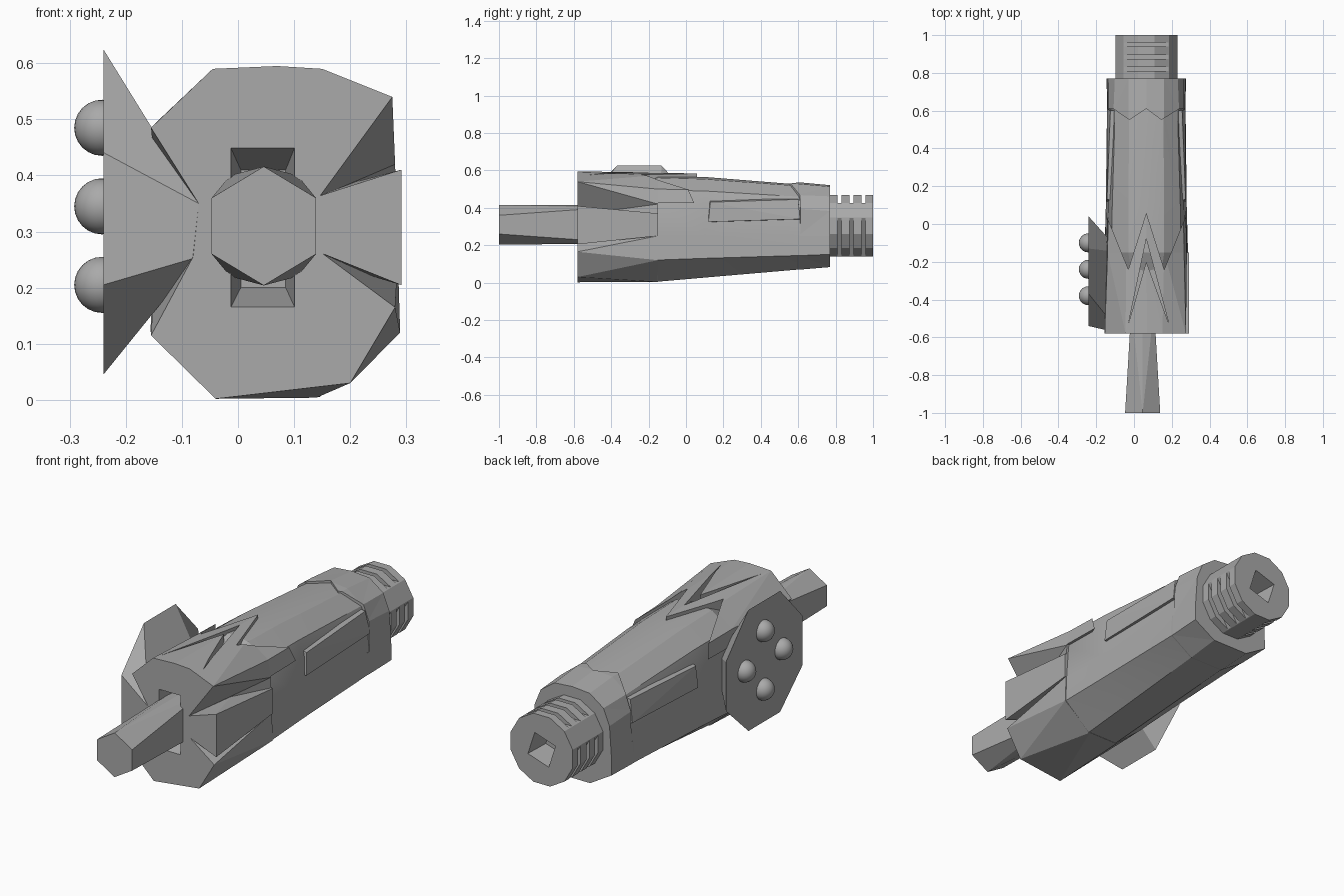
import bpy, bmesh, math
from mathutils import Vector

cube = bpy.data.objects.get("Cube")
if cube:
    bpy.data.objects.remove(cube)

CX, CZ = 0.065, 0.305

gray = bpy.data.materials.new("mid_gray")
gray.use_nodes = True
gray.diffuse_color = (0.4, 0.4, 0.4, 1)
gray.node_tree.nodes["Principled BSDF"].inputs["Base Color"].default_value = (0.4, 0.4, 0.4, 1)


def finish(bm, name, smooth=None):
    bmesh.ops.recalc_face_normals(bm, faces=bm.faces)
    mesh = bpy.data.meshes.new(name)
    bm.to_mesh(mesh)
    bm.free()
    mesh.materials.append(gray)
    ob = bpy.data.objects.new(name, mesh)
    bpy.context.collection.objects.link(ob)
    if smooth:
        bpy.ops.object.select_all(action='DESELECT')
        ob.select_set(True)
        bpy.context.view_layer.objects.active = ob
        bpy.ops.object.shade_smooth_by_angle(angle=math.radians(smooth))
    return ob


def loft(name, rings, smooth=None):
    """Closed solid through rings of equal point count."""
    bm = bmesh.new()
    loops = [[bm.verts.new(p) for p in ring] for ring in rings]
    n = len(loops[0])
    for a, b in zip(loops, loops[1:]):
        for i in range(n):
            j = (i + 1) % n
            bm.faces.new((a[i], a[j], b[j], b[i]))
    bm.faces.new(loops[0])
    bm.faces.new(loops[-1])
    bmesh.ops.recalc_face_normals(bm, faces=bm.faces)
    bmesh.ops.triangulate(bm, faces=[f for f in bm.faces if len(f.verts) > 3])
    return finish(bm, name, smooth)


def hull(name, points):
    bm = bmesh.new()
    for p in points:
        bm.verts.new(p)
    bmesh.ops.convex_hull(bm, input=bm.verts)
    bmesh.ops.delete(bm, geom=[v for v in bm.verts if not v.link_faces], context='VERTS')
    return finish(bm, name)


def prism(name, xy, z0, z1):
    return loft(name, [[(x, y, z) for x, y in xy] for z in (z0, z1)])


def rect(x0, x1, y, z0, z1):
    return [(x0, y, z0), (x1, y, z0), (x1, y, z1), (x0, y, z1)]


def cut(target, cutter):
    cutter.hide_render = True
    cutter.hide_viewport = True
    m = target.modifiers.new("cut", 'BOOLEAN')
    m.operation = 'DIFFERENCE'
    m.solver = 'EXACT'
    m.object = cutter


def ring_at(y, pts):
    return [(x, y, z) for x, z in pts]


def sym(half, y, grow=0.0, low_grow=0.0):
    """Mirror a half section (offset from the axis, height) and widen its upper and lower parts."""
    pts = half + [(-x, z) for x, z in reversed(half) if x > 0]
    out = []
    for x, z in pts:
        d = Vector((x, z - CZ)).normalized() * (grow if z > CZ else low_grow)
        out.append((CX + x + d.x, y, z + d.y))
    return out


# Front cowl, with notched jaw outline at the muzzle
muzzle = [(.145, .362), (.275, .54), (.15, .59), (.07, .595), (-.045, .59), (-.155, .485), (-.07, .35),
          (-.08, .255), (-.155, .115), (-.04, .002), (.2, .03), (.28, .165), (.145, .265)]
middle = [(.28, .42), (.265, .5), (.16, .575), (.065, .588), (-.04, .575), (-.14, .5), (-.147, .40),
          (-.147, .25), (-.155, .12), (-.02, .004), (.14, .004), (.289, .12), (.285, .25)]
tail = [(CX + (x - CX) * .98, CZ + (z - CZ) * .98) for x, z in middle]
cowl = loft("front_cowl", [ring_at(-.58, muzzle), ring_at(-.15, middle), ring_at(.1, tail)])
cut(cowl, prism("cowl_zigzag_cutter", [(-.4, .2), (-.4, .13), (-.16, .08), (-.03, -.24), (CX, .06),
                                       (.16, -.24), (.29, .08), (.5, .13), (.5, .2)], .3, .8))
cut(cowl, prism("cowl_underside_cutter", [(-.4, -.15), (.5, -.15), (.5, .3), (-.4, .3)], -.2, .425))
cut(cowl, prism("chevron_groove_cutter", [(-.03, -.53), (CX, -.2), (.185, -.53), (CX, -.08)], .53, .8))
cut(cowl, loft("muzzle_slot_cutter", [rect(-.014, .102, -.59, .163, .452), rect(.005, .085, -.45, .2, .41)]))

# Main body, tapering to the back
front_half = [(0, .572), (.095, .56), (.185, .495), (.205, .41), (.216, .25), (.221, .121), (.08, .005)]
waist_half = [(0, .565), (.095, .553), (.18, .49), (.2, .41), (.208, .25), (.214, .13), (.083, .027)]
rear_half = [(0, .525), (.09, .517), (.165, .46), (.19, .39), (.203, .25), (.206, .145), (.09, .07)]
end_half = [(0, .512), (.09, .505), (.16, .455), (.19, .38), (.205, .25), (.208, .153), (.095, .086)]
body = loft("main_body", [sym(front_half, -.27, -.05, -.06), sym(front_half, -.152), sym(waist_half, .1),
                          sym(rear_half, .6), sym(end_half, .765)], 22)

# Rear collar with zigzag front edge
collar = loft("rear_collar", [sym(rear_half, .55, .012, -.006), sym(rear_half, .6, .012, .001),
                              sym(end_half, .77, .009, .003)])
cut(collar, prism("collar_zigzag_cutter", [(-.4, .4), (-.4, .62), (-.11, .61), (-.025, .551), (CX, .61),
                                           (.145, .551), (.24, .61), (.5, .62), (.5, .4)], .25, .8))

# Side panels along the body
for side, name in ((1, "left_side_panel"), (-1, "right_side_panel")):
    hull(name, [(CX + side * x, y, z) for x, y, z in (
        (.15, .12, .32), (.214, .12, .325), (.208, .13, .43), (.15, .12, .45),
        (.15, .61, .335), (.208, .61, .34), (.19, .6, .445), (.15, .6, .45))])

# Side block next to the muzzle
hull("left_side_block", rect(.29, .291, -.58, .205, .41) + rect(.14, .145, -.58, .265, .362)
     + rect(.14, .29, -.15, .25, .37))

# Flared octagonal mount with four domed studs
mount = []
for a, b, mid in ((.29, .118, .323), (.12, .29, .335)):
    mount += [(-.24, -.25 + s * a, mid + t * b) for s in (1, -1) for t in (1, -1)]
hull("octagon_mount", mount + [(-.07, y, z) for y in (-.58, -.15) for z in (.255, .35)])
for i in range(4):
    a = i * math.pi / 2
    bm = bmesh.new()
    bmesh.ops.create_uvsphere(bm, u_segments=24, v_segments=12, radius=.05)
    bmesh.ops.translate(bm, verts=bm.verts,
                        vec=(-.242, -.24 + .14 * math.cos(a), .345 + .14 * math.sin(a)))
    finish(bm, "stud_%d" % (i + 1), 40)

# Hexagonal barrel, narrowing towards the body
def hexagon(y, w, side, tip):
    return [(.046 + x, y, .31 + z) for x, z in
            ((0, tip), (w, side), (w, -side), (0, -tip), (-w, -side), (-w, side))]

loft("barrel", [hexagon(-1, .093, .05, .106), hexagon(-.44, .06, .09, .103)])

# Rear plug with three groups of cooling slots and a tilted square socket
def circle(y, r, n=12, turn=.5):
    return [(CX + r * math.cos((i + turn) * math.tau / n), y, CZ + r * math.sin((i + turn) * math.tau / n))
            for i in range(n)]

plug = loft("rear_plug", [circle(.7, .17), circle(1, .17)])
cut(plug, loft("socket_cutter", [circle(1.01, .083, 4, .7), circle(.88, .07, 4, .7)]))
for angle in (90, 210, 330):
    a = math.radians(angle)
    out, across = Vector((math.cos(a), 0, math.sin(a))), Vector((-math.sin(a), 0, math.cos(a)))
    for y in (.82, .885, .95):
        mid = Vector((CX, y, CZ))
        cut(plug, hull("slot_cutter", [mid + out * r + across * w + Vector((0, t, 0))
                                       for r in (.122, .25) for w in (-.118, .118) for t in (-.011, .011)]))
